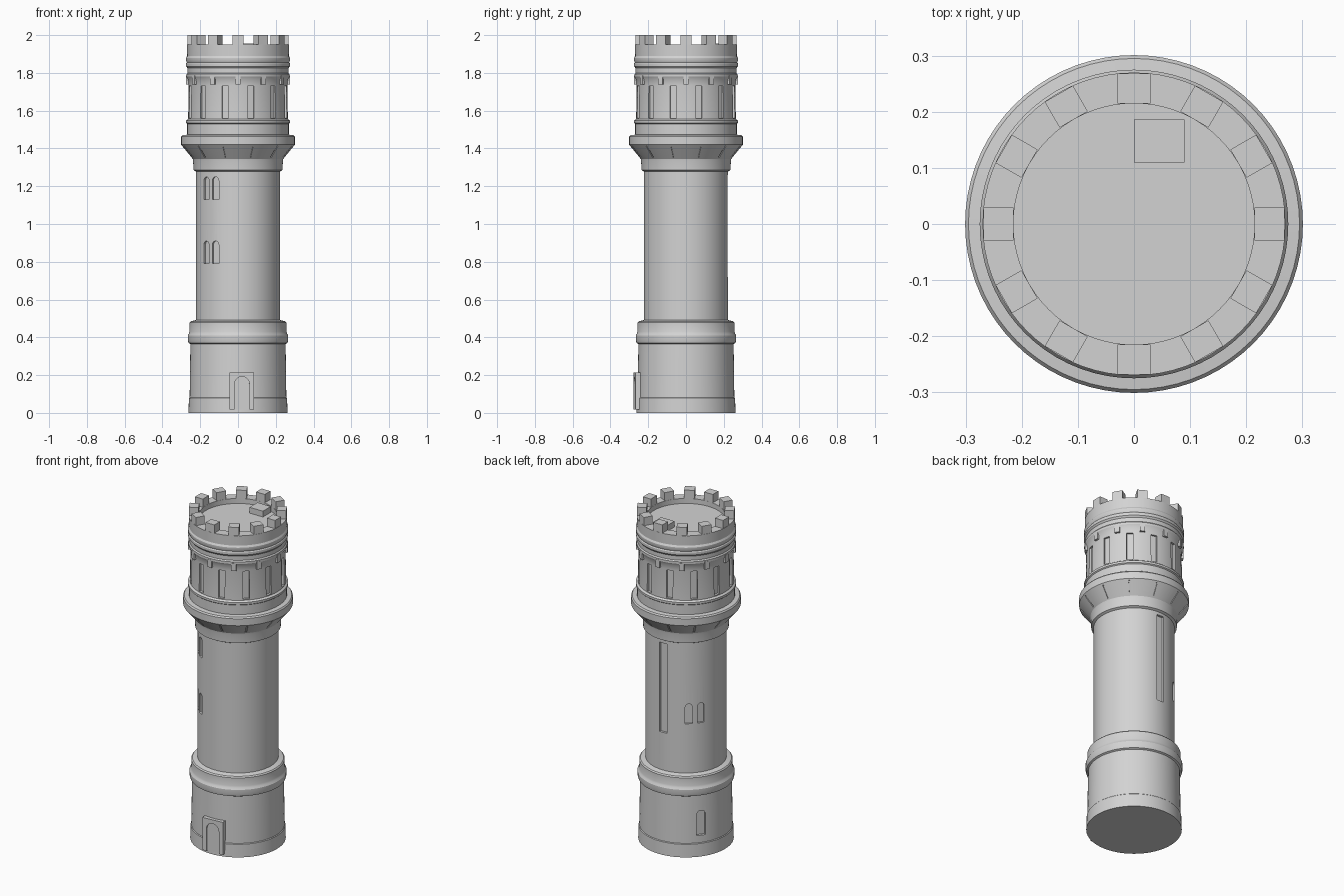
import bpy, bmesh, math

if "Cube" in bpy.data.objects:
    bpy.data.objects.remove(bpy.data.objects["Cube"])

stone = bpy.data.materials.new("grey stone")
stone.diffuse_color = (0.65, 0.65, 0.65, 1)
stone.use_nodes = True
stone.node_tree.nodes["Principled BSDF"].inputs["Base Color"].default_value = stone.diffuse_color


def finish(name, bm, smooth=True):
    bmesh.ops.recalc_face_normals(bm, faces=bm.faces)
    me = bpy.data.meshes.new(name)
    bm.to_mesh(me)
    bm.free()
    me.materials.append(stone)
    ob = bpy.data.objects.new(name, me)
    bpy.context.collection.objects.link(ob)
    return ob


def smooth(ob):
    bpy.ops.object.select_all(action='DESELECT')
    ob.select_set(True)
    bpy.context.view_layer.objects.active = ob
    bpy.ops.object.shade_smooth_by_angle(angle=math.radians(25))


def lathe(bm, profile, n=72):
    rings = []
    for r, z in profile:
        rings.append([bm.verts.new((r * math.cos(2 * math.pi * i / n),
                                    r * math.sin(2 * math.pi * i / n), z)) for i in range(n)])
    for a, b in zip(rings, rings[1:]):
        for i in range(n):
            j = (i + 1) % n
            bm.faces.new((a[i], a[j], b[j], b[i]))
    bm.faces.new(rings[0])
    bm.faces.new(rings[-1])


def prism(bm, outline, az, r0, r1, lean=0.0):
    """Extrude an outline (sideways, z) radially; az is degrees from the front toward +x."""
    a = math.radians(az)
    zb = min(z for u, z in outline)

    def ring(r):
        vs = []
        for u, z in outline:
            rr = r + (z - zb) * lean
            vs.append(bm.verts.new((rr * math.sin(a) + u * math.cos(a),
                                    -rr * math.cos(a) + u * math.sin(a), z)))
        return vs
    p, q = ring(r0), ring(r1)
    bm.faces.new(p)
    bm.faces.new(q)
    for i in range(len(p)):
        j = (i + 1) % len(p)
        bm.faces.new((p[i], p[j], q[j], q[i]))


def rect(w, z0, z1):
    return [(-w / 2, z0), (w / 2, z0), (w / 2, z1), (-w / 2, z1)]


def arch(w, z0, z1, n=8):
    h = w / 2
    return [(-h, z0), (h, z0)] + [(h * math.cos(math.pi * i / n), z1 - h + h * math.sin(math.pi * i / n))
                                  for i in range(n + 1)]


# Tower body: one turned profile from the ground to the roof floor
bm = bmesh.new()
lathe(bm, [(0.262, 0), (0.26, 0.078), (0.256, 0.082), (0.252, 0.365),
           (0.262, 0.37), (0.266, 0.385), (0.266, 0.41), (0.26, 0.42), (0.256, 0.43),
           (0.256, 0.478), (0.25, 0.485), (0.222, 0.492),
           (0.222, 1.278), (0.235, 1.285), (0.238, 1.335), (0.24, 1.345),
           (0.301, 1.42), (0.301, 1.462), (0.295, 1.47), (0.269, 1.473),
           (0.269, 1.53), (0.275, 1.535), (0.275, 1.548), (0.264, 1.556),
           (0.261, 1.735), (0.265, 1.765), (0.273, 1.78), (0.273, 1.793), (0.267, 1.80),
           (0.267, 1.825), (0.275, 1.835), (0.275, 1.85), (0.271, 1.856), (0.275, 1.865),
           (0.275, 1.88), (0.269, 1.89), (0.27, 1.95), (0.215, 1.95), (0.215, 1.92)])
body = finish("tower_body", bm)

# Recesses: arrow slots, arched windows, back slit and corbel grooves
bm = bmesh.new()
for k in range(12):
    prism(bm, rect(0.036, 1.562, 1.73), 15 + 30 * k, 0.25, 0.30)
    prism(bm, rect(0.008, 1.352, 1.412), 15 + 30 * k, 0.238, 0.275, 0.065 / 0.075)
for az in (-32.5, -49):
    for z in (0.79, 1.13):
        prism(bm, arch(0.04, z, z + 0.12), az, 0.21, 0.25)
for az in (219, 236.5):
    prism(bm, arch(0.04, 0.79, 0.91), az, 0.21, 0.25)
prism(bm, rect(0.048, 0.72, 1.26), 180.5, 0.208, 0.25)
prism(bm, arch(0.052, 0.125, 0.275), 234, 0.24, 0.29)
cutter = finish("recess_cutter", bm)
cutter.hide_render = True
mod = body.modifiers.new("recesses", 'BOOLEAN')
mod.operation = 'DIFFERENCE'
mod.solver = 'EXACT'
mod.object = cutter
bpy.ops.object.select_all(action='DESELECT')
body.select_set(True)
bpy.context.view_layer.objects.active = body
bpy.ops.object.modifier_apply(modifier=mod.name)
bpy.data.objects.remove(cutter)
smooth(body)

# Battlements and the small brackets below the parapet
bm = bmesh.new()
for k in range(12):
    prism(bm, rect(0.058, 1.945, 2.0), 30 * k, 0.215, 0.268)
finish("battlements", bm)
bm = bmesh.new()
for k in range(12):
    prism(bm, rect(0.028, 1.738, 1.785), 30 * k, 0.25, 0.274)
finish("brackets", bm)

# Roof hatch
bm = bmesh.new()
prism(bm, [(-0.09, 1.915), (0, 1.915), (0, 1.955), (-0.09, 1.955)], 180, 0.11, 0.186)
finish("roof_hatch", bm)

# Door frame with an arched opening, and the door leaf set inside it
bm = bmesh.new()
inner = arch(0.08, 0.018, 0.192)
prism(bm, [(0.065, 0.018), (0.065, 0.215), (-0.065, 0.215), (-0.065, 0.018), inner[0]]
      + inner[:1:-1] + [inner[1]], 4.4, 0.235, 0.274)
finish("door_frame", bm)
bm = bmesh.new()
prism(bm, arch(0.082, 0.018, 0.193), 4.4, 0.235, 0.265)
finish("door", bm)
